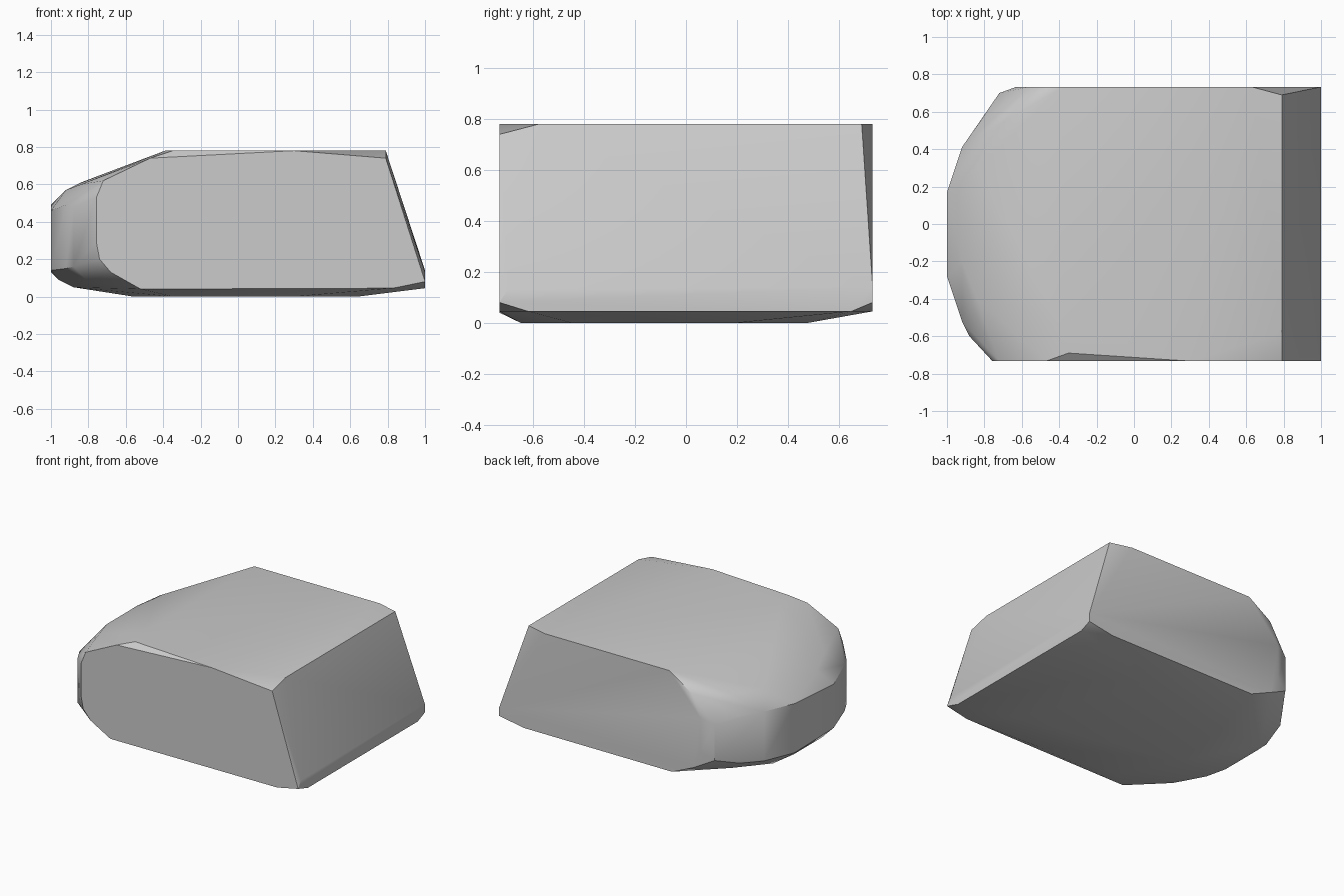
import bpy
import bmesh
import math

cube = bpy.data.objects.get("Cube")
if cube:
    bpy.data.objects.remove(cube, do_unlink=True)

# Single grey stone colour
grey = bpy.data.materials.new("stone grey")
grey.use_nodes = True
colour = (0.6, 0.6, 0.6, 1)
grey.diffuse_color = colour
grey.node_tree.nodes["Principled BSDF"].inputs["Base Color"].default_value = colour

WIDTH = 0.733
TOP = 0.78
points = []

# Flat front side: outline in x, z
front_side = [(-0.52, 0.04), (-0.68, 0.13), (-0.74, 0.2), (-0.757, 0.29),
              (-0.757, 0.53), (-0.72, 0.62), (-0.47, 0.74), (0.3, TOP),
              (0.79, 0.74), (1, 0.08), (0.83, 0.045)]
points += [(x, -WIDTH, z) for x, z in front_side]

# Flat back side: outline in x, z
back_side = [(-0.4, 0.045), (-0.57, 0.12), (-0.63, 0.25), (-0.63, 0.5),
             (-0.56, 0.66), (-0.38, TOP), (0.63, TOP), (1, 0.14),
             (1, 0.08), (0.8, 0.045)]
points += [(x, WIDTH, z) for x, z in back_side]

# Rounded nose: plan outline in x, y with its lower and upper height
nose = [(-0.88, -0.6, 0.16, 0.48), (-0.92, -0.52, 0.15, 0.49),
        (-1, -0.28, 0.14, 0.46), (-1, 0.17, 0.13, 0.49),
        (-0.92, 0.41, 0.14, 0.5), (-0.82, 0.55, 0.15, 0.5),
        (-0.72, 0.7, 0.2, 0.46)]
for x, y, low, high in nose:
    points += [(x, y, low), (x, y, high)]

# Bevels above and below the nose
points += [(-0.92, -0.2, 0.57), (-0.92, 0.15, 0.57),
           (-0.84, -0.4, 0.6), (-0.84, 0.3, 0.61), (-0.74, 0.52, 0.62),
           (-0.96, -0.2, 0.09), (-0.96, 0.12, 0.09),
           (-0.88, -0.3, 0.05), (-0.88, 0.25, 0.05),
           (-0.8, -0.55, 0.08), (-0.72, 0.5, 0.07)]

# Flat top
points += [(-0.39, -0.55, TOP), (-0.35, -0.69, TOP), (-0.39, 0.5, TOP),
           (0.79, -0.58, TOP), (0.79, 0.69, TOP)]

# Lower edge of the sloping end
points += [(1, -0.62, 0.045), (1, 0.65, 0.045), (1, -0.7, 0.13)]

# Flat underside
points += [(-0.56, -0.2, 0), (-0.5, 0.3, 0), (-0.35, -0.6, 0), (0.3, -0.65, 0),
           (0.64, -0.45, 0), (0.64, 0.2, 0), (0.25, 0.48, 0)]

# Wrap the corners into one solid and merge coplanar faces
bm = bmesh.new()
for p in points:
    bm.verts.new(p)
hull = bmesh.ops.convex_hull(bm, input=bm.verts)
loose = {v for v in hull["geom_interior"] + hull["geom_unused"]
         if isinstance(v, bmesh.types.BMVert) and not v.link_faces}
bmesh.ops.delete(bm, geom=list(loose), context='VERTS')
bmesh.ops.dissolve_limit(bm, angle_limit=math.radians(1),
                         verts=bm.verts, edges=bm.edges)
bmesh.ops.recalc_face_normals(bm, faces=bm.faces)

mesh = bpy.data.meshes.new("stone_block")
bm.to_mesh(mesh)
bm.free()
mesh.materials.append(grey)
stone = bpy.data.objects.new("stone_block", mesh)
bpy.context.collection.objects.link(stone)

# Soft shading on the nose, crisp main edges
bpy.context.view_layer.objects.active = stone
stone.select_set(True)
bpy.ops.object.shade_smooth_by_angle(angle=math.radians(30))
